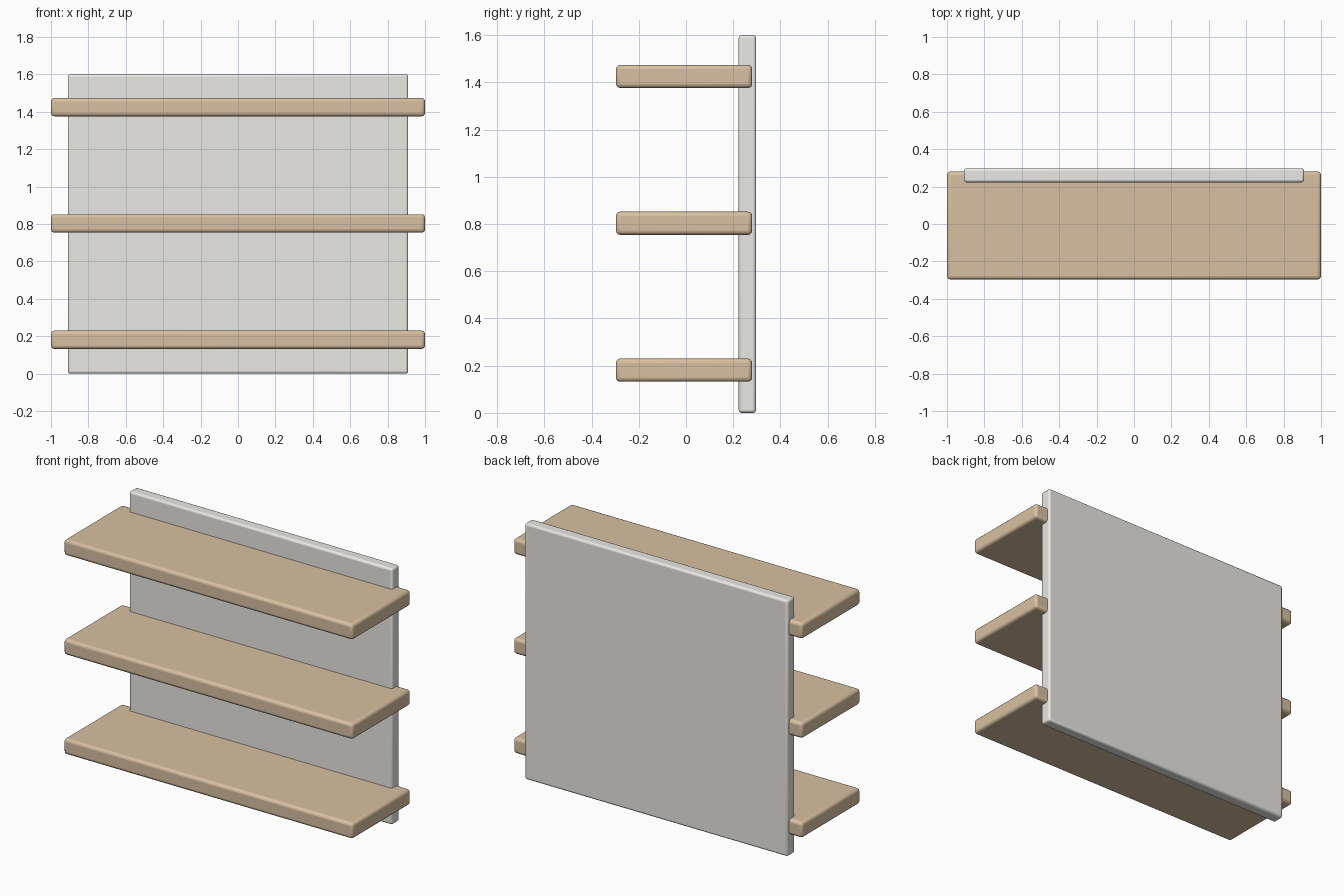
import bpy

if "Cube" in bpy.data.objects:
    bpy.data.objects.remove(bpy.data.objects["Cube"])


def material(name, color):
    mat = bpy.data.materials.new(name)
    mat.diffuse_color = color
    mat.use_nodes = True
    mat.node_tree.nodes["Principled BSDF"].inputs["Base Color"].default_value = mat.diffuse_color
    return mat


def board(name, center, size, radius, mat):
    """Rectangular board with softly rounded edges."""
    bpy.ops.mesh.primitive_cube_add(size=1, location=center)
    obj = bpy.context.object
    obj.name = name
    obj.scale = size
    bpy.ops.object.transform_apply(location=False, rotation=False, scale=True)
    bevel = obj.modifiers.new("rounded_edges", "BEVEL")
    bevel.width = radius
    bevel.segments = 3
    obj.data.materials.append(mat)
    bpy.ops.object.shade_smooth_by_angle()
    return obj


wood = material("wood", (0.69, 0.53, 0.36, 1))
paint = material("pale_paint", (0.82, 0.81, 0.77, 1))

# Upright back panel
board("back_panel", (0, 0.26, 0.8), (1.82, 0.074, 1.6), 0.013, paint)

# Three evenly spaced shelves, let into the panel
for i, level in enumerate(("lower", "middle", "upper")):
    board(level + "_shelf", (0, -0.008, 0.181 + 0.622 * i),
          (2.0, 0.577, 0.098), 0.018, wood)
